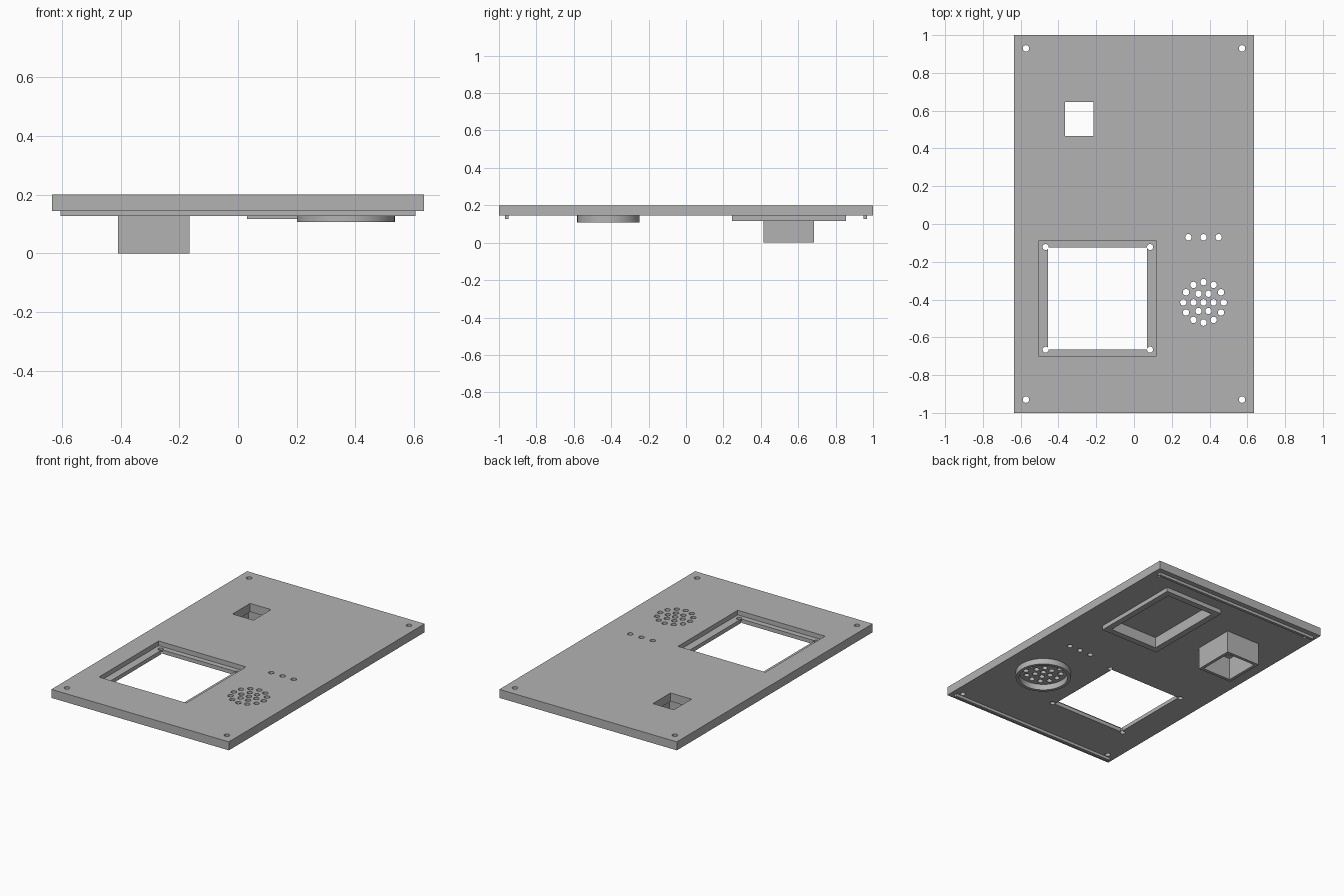
import bpy, bmesh, math
from mathutils import Matrix, Vector

if "Cube" in bpy.data.objects:
    bpy.data.objects.remove(bpy.data.objects["Cube"])

grey = bpy.data.materials.new("plain grey")
grey.use_nodes = True
colour = (0.45, 0.45, 0.45, 1)
grey.diffuse_color = colour
grey.node_tree.nodes["Principled BSDF"].inputs["Base Color"].default_value = colour

BOTTOM, TOP = 0.145, 0.2      # underside and face of the panel
BELOW, ABOVE = -0.1, 0.3      # cutter overshoot


def finish(name, bm):
    mesh = bpy.data.meshes.new(name)
    bm.to_mesh(mesh)
    bm.free()
    mesh.materials.append(grey)
    obj = bpy.data.objects.new(name, mesh)
    bpy.context.scene.collection.objects.link(obj)
    return obj


def box(name, x0, x1, y0, y1, z0, z1):
    bm = bmesh.new()
    size = Vector((x1 - x0, y1 - y0, z1 - z0))
    mid = Vector((x0 + x1, y0 + y1, z0 + z1)) / 2
    bmesh.ops.create_cube(bm, size=1, matrix=Matrix.Translation(mid) @ Matrix.Diagonal(size).to_4x4())
    return finish(name, bm)


def rods(name, centres, radius, z0, z1, sides):
    bm = bmesh.new()
    for x, y in centres:
        bmesh.ops.create_cone(bm, cap_ends=True, segments=sides, radius1=radius, radius2=radius,
                              depth=z1 - z0, matrix=Matrix.Translation((x, y, (z0 + z1) / 2)))
    return finish(name, bm)


def cut(obj, *cutters):
    for cutter in cutters:
        cutter.hide_render = True
        mod = obj.modifiers.new("cut", 'BOOLEAN')
        mod.operation = 'DIFFERENCE'
        mod.solver = 'EXACT'
        mod.object = cutter
    graph = bpy.context.evaluated_depsgraph_get()
    mesh = bpy.data.meshes.new_from_object(obj.evaluated_get(graph))
    obj.modifiers.clear()
    obj.data = mesh
    for cutter in cutters:
        bpy.data.objects.remove(cutter)


# Round holes: panel corners, indicator lights, speaker grille, display screws
speaker = (0.368, -0.415)
corners = [(sx * 0.572, sy * 0.93) for sx in (-1, 1) for sy in (-1, 1)]
lights = [(speaker[0] + 0.08 * i, -0.07) for i in (-1, 0, 1)]
grille = [speaker]
for count, r in ((6, 0.053), (12, 0.107)):
    for i in range(count):
        a = math.tau * i / count
        grille.append((speaker[0] + r * math.cos(a), speaker[1] + r * math.sin(a)))
screws = [(x, y) for x in (-0.468, 0.085) for y in (-0.665, -0.122)]

# Panel with stepped display window, switch opening and blind sensor pocket
panel = box("panel", -0.635, 0.635, -1, 1, BOTTOM, TOP)
cut(panel,
    box("window_recess", -0.505, 0.12, -0.70, -0.09, 0.17, ABOVE),
    box("window_opening", -0.455, 0.07, -0.665, -0.125, BELOW, ABOVE),
    box("switch_opening", -0.365, -0.215, 0.465, 0.645, BELOW, ABOVE),
    box("sensor_pocket", 0.07, 0.415, 0.285, 0.815, BELOW, 0.188),
    rods("panel_holes", corners + lights + grille, 0.017, BELOW, ABOVE, 16),
    rods("screw_holes", screws, 0.016, BELOW, ABOVE, 16))

# Square sleeve under the switch opening
sleeve = box("switch_sleeve", -0.41, -0.165, 0.415, 0.685, 0, BOTTOM)
cut(sleeve, box("sleeve_core", -0.39, -0.185, 0.435, 0.665, BELOW, ABOVE))

# Rim around the sensor pocket
rim = box("sensor_rim", 0.03, 0.455, 0.245, 0.855, 0.117, BOTTOM)
cut(rim, box("rim_core", 0.07, 0.415, 0.285, 0.815, BELOW, ABOVE))

# Speaker collar
collar = rods("speaker_collar", [speaker], 0.167, 0.107, BOTTOM, 64)
cut(collar, rods("collar_core", [speaker], 0.147, BELOW, ABOVE, 64))
bpy.ops.object.select_all(action='DESELECT')
collar.select_set(True)
bpy.context.view_layer.objects.active = collar
bpy.ops.object.shade_smooth_by_angle(angle=math.radians(30))

# Locating rails along both short edges
for name, y in (("front_rail", -0.958), ("back_rail", 0.958)):
    box(name, -0.605, 0.605, y - 0.009, y + 0.009, 0.127, BOTTOM)
